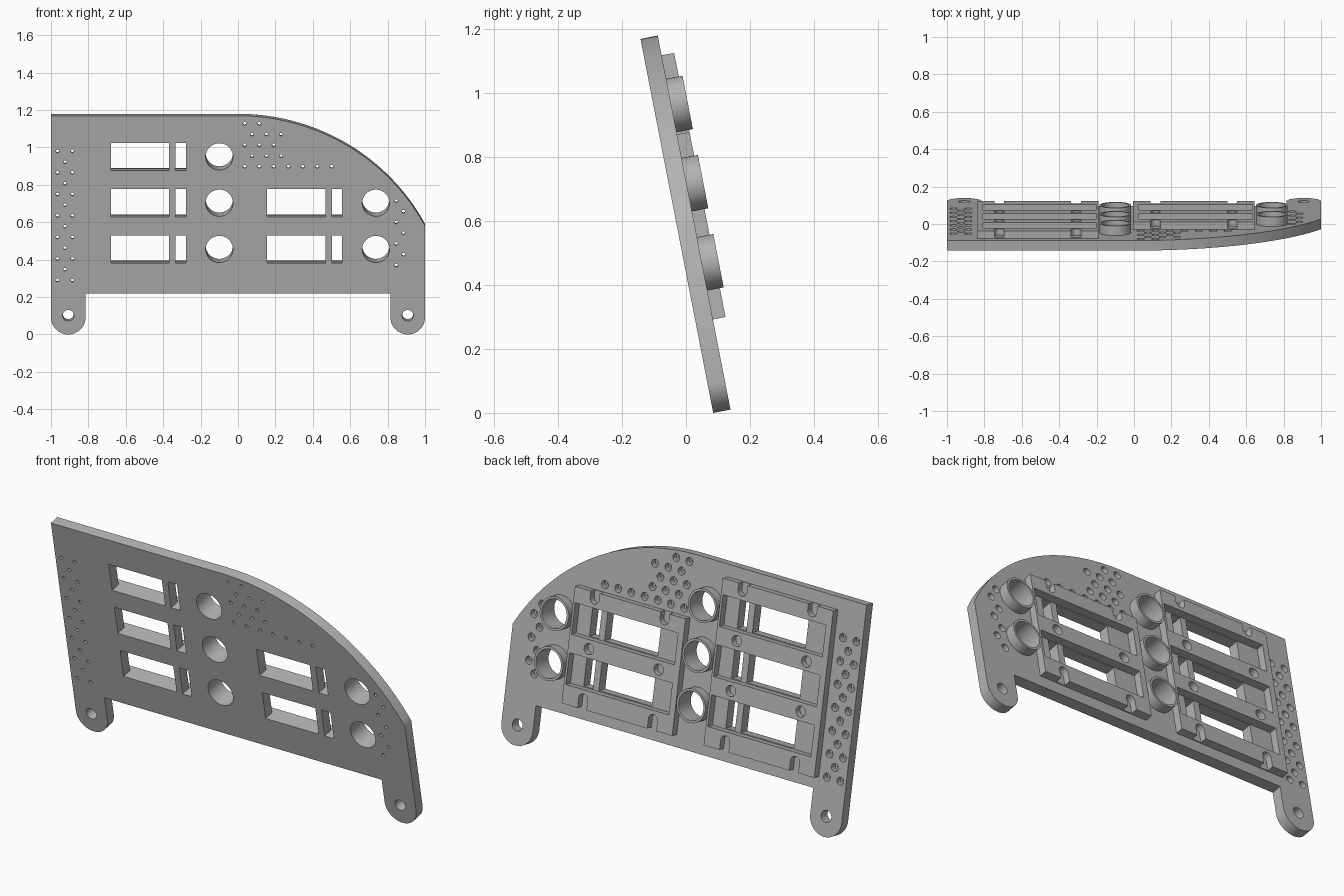
import bpy, bmesh, math

cube = bpy.data.objects.get("Cube")
if cube:
    bpy.data.objects.remove(cube, do_unlink=True)

TILT = math.radians(11)
THICK, FRAME_TOP, TUBE_TOP = 0.055, 0.095, 0.107
ROWS = (0.464, 0.716, 0.968)      # heights of the window rows along the panel
PITCH = 0.252

grey = bpy.data.materials.new("plain_grey")
grey.use_nodes = True
colour = (0.45, 0.45, 0.45, 1)
grey.diffuse_color = colour
grey.node_tree.nodes["Principled BSDF"].inputs["Base Color"].default_value = colour


def prism(bm, points, near, far):
    """Extrude an outline of (x, height) points from depth near to far."""
    front = [bm.verts.new((x, near, z)) for x, z in points]
    back = [bm.verts.new((x, far, z)) for x, z in points]
    n = len(points)
    bm.faces.new(front)
    bm.faces.new(back[::-1])
    for i in range(n):
        j = (i + 1) % n
        bm.faces.new((front[j], front[i], back[i], back[j]))


def arc(cx, cz, r, start, end, steps):
    angles = [math.radians(start + (end - start) * i / steps) for i in range(steps + 1)]
    return [(cx + r * math.cos(a), cz + r * math.sin(a)) for a in angles]


def circle(cx, cz, r, n=40):
    return arc(cx, cz, r, 0, 360, n)[:-1]


def box(x0, x1, z0, z1):
    return [(x0, z0), (x1, z0), (x1, z1), (x0, z1)]


def make(name, shapes):
    """One object from a list of (outline, near, far)."""
    bm = bmesh.new()
    for outline, near, far in shapes:
        prism(bm, outline, near, far)
    bmesh.ops.recalc_face_normals(bm, faces=bm.faces)
    mesh = bpy.data.meshes.new(name)
    bm.to_mesh(mesh)
    bm.free()
    mesh.materials.append(grey)
    obj = bpy.data.objects.new(name, mesh)
    bpy.context.collection.objects.link(obj)
    return obj


def activate(obj):
    bpy.ops.object.select_all(action='DESELECT')
    obj.select_set(True)
    bpy.context.view_layer.objects.active = obj


def cut(obj, shapes):
    cutter = make("cutter", shapes)
    cutter.hide_render = True
    mod = obj.modifiers.new("cut", 'BOOLEAN')
    mod.operation, mod.solver, mod.object = 'DIFFERENCE', 'EXACT', cutter
    activate(obj)
    bpy.ops.object.modifier_apply(modifier=mod.name)
    bpy.data.objects.remove(cutter, do_unlink=True)


def finish(obj):
    """Lean the part back to the panel's tilt and smooth its round walls."""
    obj.rotation_euler.x = TILT
    obj.location.y = 0.085
    activate(obj)
    bpy.ops.object.shade_smooth_by_angle(angle=math.radians(30))


# Panel outline: two round feet, straight top, sweeping arc on the left side
R, TOP, FOOT = 1.133, 1.191, 0.0925
sweep = math.degrees(math.acos(1 / R))
outline = arc(-1 + FOOT, FOOT, FOOT, 180, 360, 24)
outline += [(-1 + 2 * FOOT, 0.224), (1 - 2 * FOOT, 0.224)]
outline += arc(1 - FOOT, FOOT, FOOT, 180, 360, 24)
outline += arc(0, TOP - R, R, sweep, 90, 48)
outline += [(-1, TOP)]
panel = make("panel", [(outline, 0, THICK)])

# Display bays: (name, frame centre x, button x, rows)
bays = (("right", -0.515, -0.1, ROWS), ("left", 0.32, 0.737, ROWS[:2]))

# Windows, slits, button holes and foot holes
through = [(circle(s * (1 - FOOT), 0.103, 0.03), -0.1, 0.1) for s in (-1, 1)]
for name, cx, bx, rows in bays:
    for z in rows:
        through.append((box(cx - 0.165, cx + 0.147, z - 0.076, z + 0.076), -0.1, 0.1))
        through.append((box(cx + 0.182, cx + 0.236, z - 0.076, z + 0.076), -0.1, 0.1))
        through.append((circle(bx, z, 0.073, 48), -0.1, 0.1))

# Small vent holes in staggered rows
STEP = 0.0586
vents = []
for i in range(13):
    z = 0.998 - i * STEP
    vents += [(-0.925, z)] if i % 2 else [(-0.965, z), (-0.886, z)]
for i in range(7):
    vents.append((0.885 if i % 2 else 0.846, 0.728 - i * STEP))
for i, count in enumerate((2, 3, 3, 3, 7)):
    for k in range(count):
        vents.append((0.036 + 0.039 * (i % 2) + 0.0775 * k, 1.148 - i * STEP))
through += [(circle(x, z, 0.009, 12), -0.1, 0.1) for x, z in vents]
cut(panel, through)
cut(panel, [(circle(x, z, 0.02, 20), 0.022, 0.1) for x, z in vents])
finish(panel)

for name, cx, bx, rows in bays:
    # Raised mounting frame with a pocket for every display
    low, high = rows[0] - 0.177, rows[-1] + 0.16
    frame = make(name + "_display_frame",
                 [(box(cx - 0.325, cx + 0.325, low, high), THICK - 0.001, FRAME_TOP)])
    cuts = [(box(cx - 0.292, cx + 0.313, z - 0.08, z + 0.08), 0, 0.2) for z in rows]
    # Screw recesses between pockets, open to the edge at top and bottom
    bottom, top = rows[0] - PITCH / 2, rows[-1] + PITCH / 2
    for sx in (cx - 0.205, cx + 0.205):
        cuts += [(circle(sx, z + PITCH / 2, 0.028, 24), 0.06, 0.2) for z in rows[:-1]]
        cuts.append((arc(sx, top, 0.026, 180, 360, 12)
                     + [(sx + 0.026, high + 0.1), (sx - 0.026, high + 0.1)], 0.06, 0.2))
        cuts.append((arc(sx, bottom, 0.026, 0, 180, 12)
                     + [(sx - 0.026, low - 0.1), (sx + 0.026, low - 0.1)], 0.06, 0.2))
    cut(frame, cuts)
    finish(frame)

    # Button collars
    for i, z in enumerate(rows):
        collar = make(f"{name}_button_collar_{i + 1}",
                      [(circle(bx, z, 0.085, 48), THICK - 0.001, TUBE_TOP)])
        cut(collar, [(circle(bx, z, 0.073, 48), 0, 0.2)])
        finish(collar)
